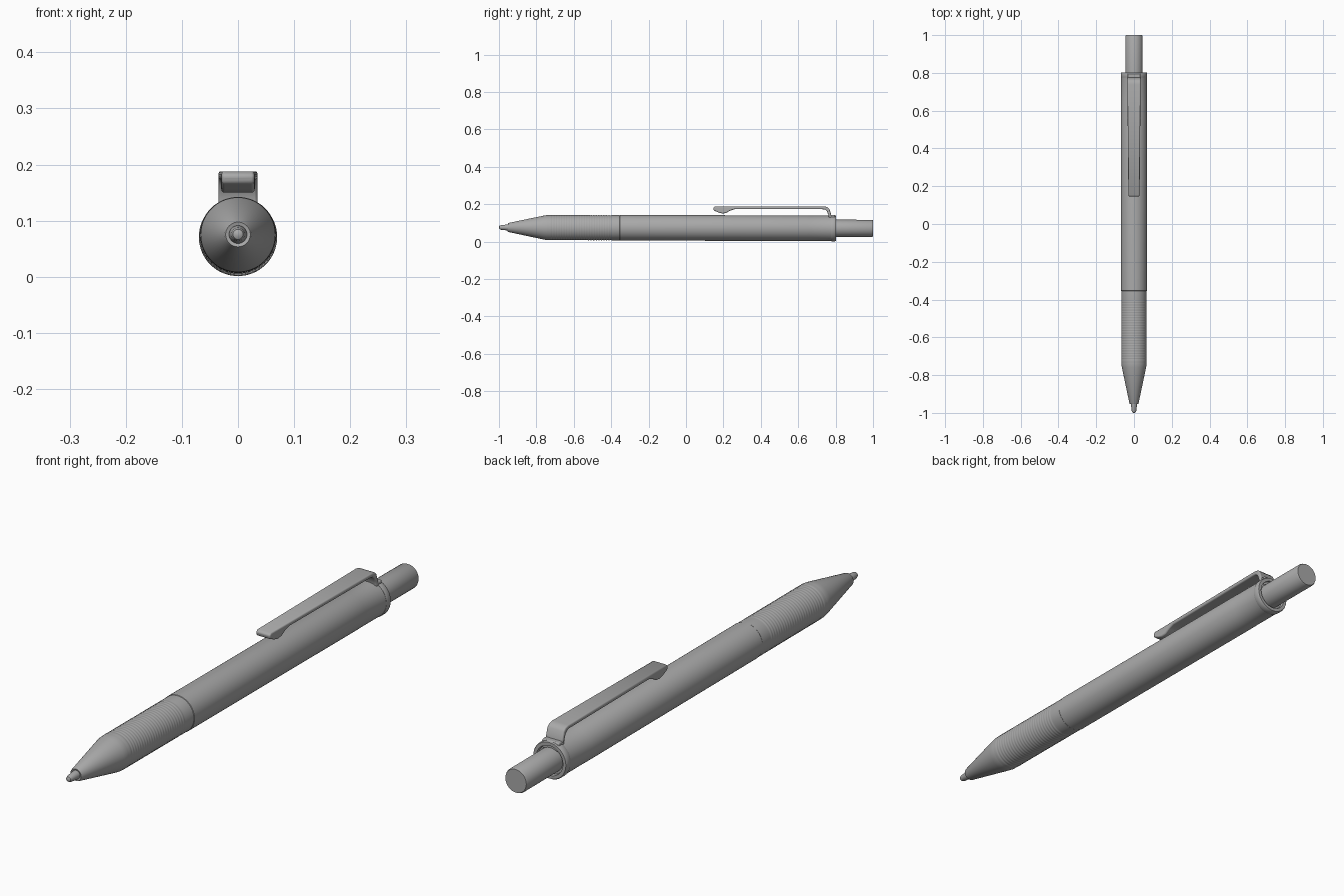
import bpy, bmesh, math
from mathutils import Matrix

cube = bpy.data.objects.get("Cube")
if cube:
    bpy.data.objects.remove(cube, do_unlink=True)

grey = bpy.data.materials.new("satin grey")
grey.use_nodes = True
grey.diffuse_color = (0.4, 0.4, 0.4, 1)
grey.node_tree.nodes["Principled BSDF"].inputs["Base Color"].default_value = (0.4, 0.4, 0.4, 1)

AXIS_Z = 0.073     # height of the pen axis
TILT = -0.0025     # the nose rests slightly higher than the tail


def finish(name, bm):
    bmesh.ops.recalc_face_normals(bm, faces=bm.faces)
    mesh = bpy.data.meshes.new(name)
    bm.to_mesh(mesh)
    bm.free()
    mesh.materials.append(grey)
    obj = bpy.data.objects.new(name, mesh)
    bpy.context.collection.objects.link(obj)
    return obj


def smooth(obj, angle=35):
    bpy.ops.object.select_all(action='DESELECT')
    obj.select_set(True)
    bpy.context.view_layer.objects.active = obj
    bpy.ops.object.shade_smooth_by_angle(angle=math.radians(angle))


def lathe(name, profile, sides=64):
    """Turn (y, radius) points around the pen axis."""
    bm = bmesh.new()
    rings = []
    for y, r in profile:
        rings.append([bm.verts.new((r * math.cos(2 * math.pi * i / sides), y,
                                    r * math.sin(2 * math.pi * i / sides)))
                      for i in range(sides)])
    for a, b in zip(rings, rings[1:]):
        for i in range(sides):
            j = (i + 1) % sides
            bm.faces.new((a[i], a[j], b[j], b[i]))
    bm.faces.new(rings[0])
    bm.faces.new(rings[-1])
    bm.transform(Matrix.Translation((0, 0, AXIS_Z)) @ Matrix.Rotation(TILT, 4, 'X'))
    smooth(finish(name, bm))


# Writing point and nose cone
lathe("writing_point", [(-1, 0.004), (-0.997, 0.009), (-0.99, 0.012),
                        (-0.955, 0.016), (-0.94, 0.016)], 32)
lathe("nose_cone", [(-0.95, 0.014), (-0.953, 0.022), (-0.95, 0.024),
                    (-0.76, 0.064), (-0.745, 0.0665), (-0.735, 0.0665)])

# Grip with fine grooves
grip = [(-0.735, 0.0665)]
for i in range(24):
    y = -0.725 + i * 0.0135
    grip += [(y, 0.0672), (y + 0.005, 0.0672), (y + 0.007, 0.0665), (y + 0.0115, 0.0665)]
grip += [(-0.395, 0.0672), (-0.355, 0.0672)]
lathe("grip", grip)

# Barrel, tail collar and push button
lathe("barrel", [(-0.355, 0.066), (-0.353, 0.0683), (0.65, 0.0683), (0.652, 0.0678),
                 (0.78, 0.0678)])
lathe("tail_collar", [(0.775, 0.06), (0.775, 0.0685), (0.779, 0.0698), (0.797, 0.0698),
                      (0.802, 0.067), (0.802, 0.055), (0.79, 0.053), (0.79, 0.03)])
lathe("push_button", [(0.78, 0.046), (0.994, 0.046), (1, 0.043)], 48)

# Pocket clip: side outline extruded across the width
outline = [(0.145, 0.181), (0.155, 0.188), (0.74, 0.188), (0.757, 0.184), (0.767, 0.174),
           (0.779, 0.135), (0.779, 0.12), (0.763, 0.12), (0.763, 0.137), (0.754, 0.162),
           (0.744, 0.171), (0.73, 0.173), (0.26, 0.173), (0.235, 0.165), (0.215, 0.153),
           (0.195, 0.150), (0.175, 0.155), (0.148, 0.167)]
bm = bmesh.new()
sides = []
for s in (-1, 1):
    # the clip narrows a little towards its free end
    sides.append([bm.verts.new((s * (0.029 + 0.006 * min(1, (y - 0.145) / 0.4)), y, z))
                  for y, z in outline])
for side in sides:
    bm.faces.new(side)
n = len(outline)
for i in range(n):
    j = (i + 1) % n
    bm.faces.new((sides[0][i], sides[0][j], sides[1][j], sides[1][i]))
clip = finish("pocket_clip", bm)
bevel = clip.modifiers.new("rounded edges", 'BEVEL')
bevel.width = 0.005
bevel.segments = 3
bevel.limit_method = 'ANGLE'
bevel.angle_limit = math.radians(50)
smooth(clip, 45)

# Clip mount sunk into the barrel
bm = bmesh.new()
bmesh.ops.create_cube(bm, size=1)
bm.transform(Matrix.Translation((0, 0.785, 0.125)) @ Matrix.Diagonal((0.069, 0.024, 0.034, 1)))
mount = finish("clip_mount", bm)
mod = mount.modifiers.new("rounded edges", 'BEVEL')
mod.width = 0.004
mod.segments = 2
smooth(mount, 45)
